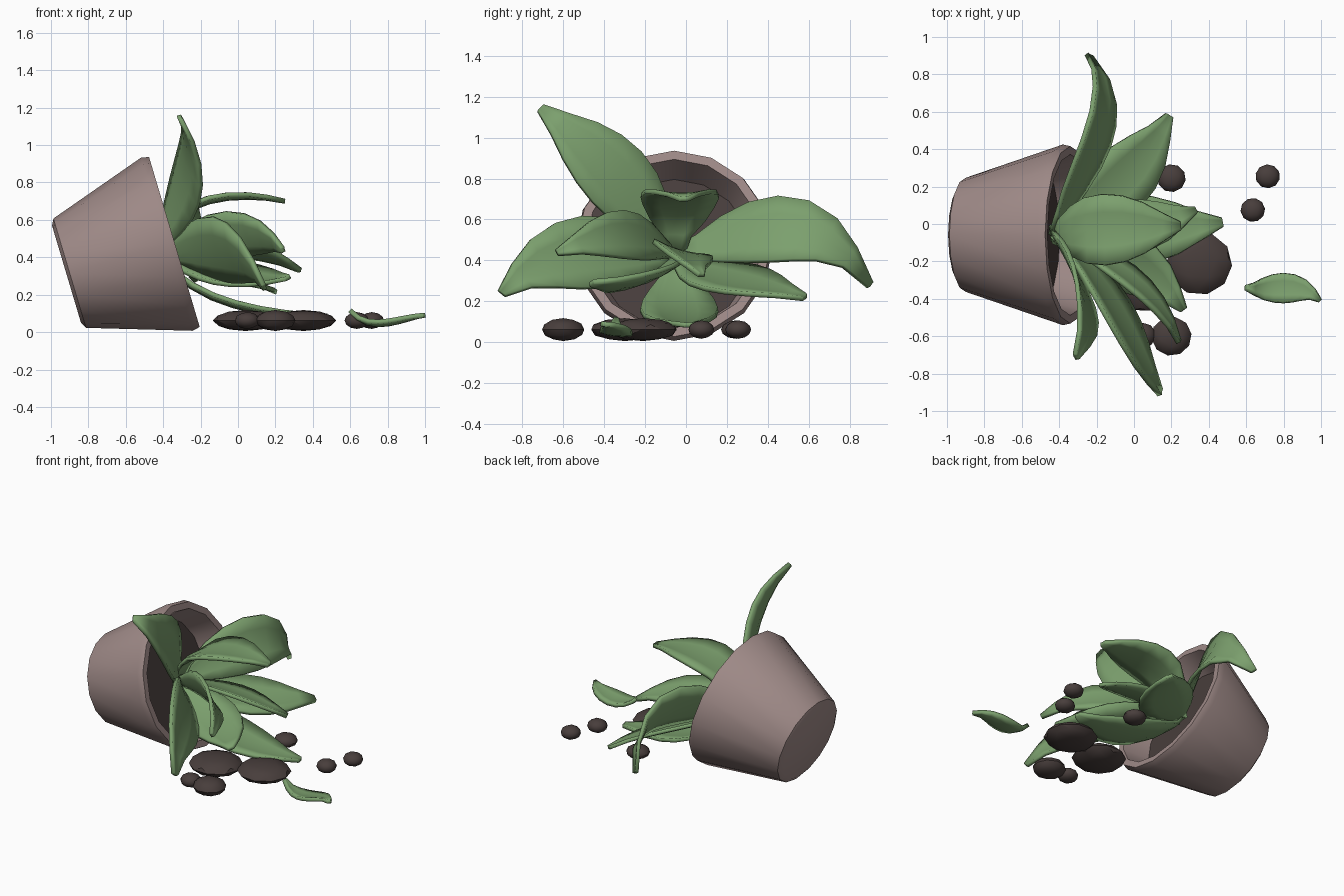
import bpy, bmesh, math, random
from mathutils import Vector, Matrix

if "Cube" in bpy.data.objects:
    bpy.data.objects.remove(bpy.data.objects["Cube"])

random.seed(3)


def material(name, color):
    m = bpy.data.materials.new(name)
    m.diffuse_color = (*color, 1)
    m.use_nodes = True
    m.node_tree.nodes["Principled BSDF"].inputs["Base Color"].default_value = m.diffuse_color
    return m


GREEN = material("leaf_green", (0.20, 0.35, 0.155))
CLAY = material("clay", (0.34, 0.25, 0.24))
EARTH = material("earth", (0.065, 0.048, 0.045))


def add_mesh(name, verts, faces, mat, angle=40):
    me = bpy.data.meshes.new(name)
    me.from_pydata(verts, [], faces)
    bm = bmesh.new()
    bm.from_mesh(me)
    bmesh.ops.remove_doubles(bm, verts=bm.verts, dist=1e-5)
    bmesh.ops.recalc_face_normals(bm, faces=bm.faces)
    bm.to_mesh(me)
    bm.free()
    ob = bpy.data.objects.new(name, me)
    bpy.context.collection.objects.link(ob)
    me.materials.append(mat)
    bpy.ops.object.select_all(action='DESELECT')
    ob.select_set(True)
    bpy.context.view_layer.objects.active = ob
    bpy.ops.object.shade_smooth_by_angle(angle=math.radians(angle))
    return ob


# Tipped pot: a 16-sided lathe, axis leaning towards +x
TILT = Matrix.Translation((-0.917, -0.058, 0.310)) @ Matrix.Rotation(math.radians(73.4), 4, 'Y')
SIDES = 16


def lathe(name, profile, mat):
    verts = [TILT @ Vector((r * math.cos(2 * math.pi * k / SIDES),
                            r * math.sin(2 * math.pi * k / SIDES), h))
             for r, h in profile for k in range(SIDES)]
    faces = []
    for i in range(len(profile) - 1):
        for k in range(SIDES):
            a, b = i * SIDES + k, i * SIDES + (k + 1) % SIDES
            faces.append((a, b, b + SIDES, a + SIDES))
    n = len(verts)
    faces += [tuple(range(SIDES))[::-1], tuple(range(n - SIDES, n))]
    return add_mesh(name, verts, faces, mat)


lathe("pot", [(0.27, 0), (0.305, 0.018), (0.483, 0.56), (0.474, 0.602),
              (0.43, 0.602), (0.37, 0.40)], CLAY)
lathe("pot_soil", [(0.37, 0.395), (0.381, 0.43)], EARTH)


# Leaves: midline through four points, swept with a cupped cross-section
def leaf(name, pts, side, width, cup=0.12, rows=8, cols=4, base_width=0.25):
    pts = [Vector(p) for p in pts]
    ts = [0.0]
    for a, b in zip(pts, pts[1:]):
        ts.append(ts[-1] + (b - a).length)
    ts = [t / ts[-1] for t in ts]

    def mid(t):
        out = Vector((0, 0, 0))
        for i, p in enumerate(pts):
            w = 1.0
            for j in range(4):
                if j != i:
                    w *= (t - ts[j]) / (ts[i] - ts[j])
            out += p * w
        return out

    side = Vector(side).normalized()
    verts, faces = [], []
    for r in range(rows + 1):
        t = r / rows
        tangent = (mid(t + 0.01) - mid(t - 0.01)).normalized()
        s = (side - tangent * side.dot(tangent)).normalized()
        n = s.cross(tangent)
        if n.dot(Vector((1, 0, 0.6))) < 0:
            n = -n
        w = width * max(math.sin(math.pi * t) ** 0.95 if t < 1 else 0,
                        base_width if t < 0.5 else 0.12)
        for c in range(cols + 1):
            u = 2 * c / cols - 1
            verts.append(mid(t) + s * w * u + n * cup * w * (u * u - 0.5))
    for r in range(rows):
        for c in range(cols):
            a = r * (cols + 1) + c
            faces.append((a, a + 1, a + cols + 2, a + cols + 1))
    ob = add_mesh(name, verts, faces, GREEN, 50)
    mod = ob.modifiers.new("thickness", 'SOLIDIFY')
    mod.thickness = 0.024
    mod.offset = 0


ROOT = (-0.43, -0.055, 0.42)
LEAVES = {
    "leaf_upper_front": ([(-0.34, -0.20, 0.64), (-0.265, -0.40, 0.87), (-0.31, -0.71, 1.145)],
                         (-0.33, 0.7, 0.65), 0.18),
    "leaf_upper_middle": ([(-0.25, -0.035, 0.67), (-0.05, -0.025, 0.725), (0.25, -0.01, 0.70)],
                          (0, 1, 0), 0.19),
    "leaf_upper_back": ([(-0.29, 0.25, 0.52), (-0.19, 0.50, 0.55), (-0.24, 0.90, 0.28)],
                        (-0.38, 0.1, 0.85), 0.175),
    "leaf_side_front": ([(-0.15, -0.20, 0.51), (0.06, -0.36, 0.52), (0.24, -0.63, 0.44)],
                        (-0.3, -0.35, 1), 0.13),
    "leaf_long_front": ([(-0.2, -0.30, 0.44), (-0.03, -0.58, 0.42), (0.14, -0.90, 0.24)],
                        (-0.4, -0.15, 1), 0.19),
    "leaf_lower_front": ([(-0.18, -0.14, 0.34), (0.06, -0.26, 0.29), (0.265, -0.46, 0.29)],
                         (0.45, 0.75, 0.3), 0.165),
    "leaf_lower_back": ([(-0.18, 0.13, 0.33), (0.03, 0.34, 0.28), (0.19, 0.58, 0.22)],
                        (-0.65, 0.65, 0.3), 0.18),
    "leaf_bottom": ([(-0.25, -0.04, 0.25), (0.08, -0.03, 0.125), (0.475, 0.01, 0.085)],
                    (0, 1, 0), 0.19),
    "leaf_centre": ([(-0.15, -0.03, 0.45), (0.08, 0.0, 0.425), (0.33, 0.075, 0.33)],
                    (0, 0.96, -0.28), 0.15),
}
for name, (pts, side, width) in LEAVES.items():
    leaf(name, [ROOT] + pts, side, width)

# Fallen leaf on the ground
leaf("fallen_leaf", [(0.60, -0.34, 0.115), (0.73, -0.345, 0.045),
                     (0.86, -0.345, 0.06), (0.995, -0.41, 0.09)],
     (0, 1, -0.1), 0.08, base_width=0.15)

# Flattened soil clumps: x, y, radius
CLUMPS = [(0.35, -0.21, 0.175), (0.04, -0.30, 0.175), (0.20, -0.60, 0.108),
          (0.05, -0.595, 0.068), (0.20, 0.245, 0.077),
          (0.635, 0.075, 0.066), (0.715, 0.255, 0.066)]
for i, (x, y, r) in enumerate(CLUMPS):
    h = 0.056 if r > 0.1 else 0.045
    bm = bmesh.new()
    bmesh.ops.create_icosphere(bm, subdivisions=2, radius=1)
    bm.transform(Matrix.Translation((x, y, 0.062)) @ Matrix.Diagonal((r, r * 0.97, h, 1))
                 @ Matrix.Rotation(random.uniform(0, 6.28), 4, 'Z'))
    verts = [v.co.copy() for v in bm.verts]
    bm.verts.index_update()
    faces = [tuple(v.index for v in f.verts) for f in bm.faces]
    bm.free()
    add_mesh(f"soil_clump_{i + 1}", verts, faces, EARTH, 30)
